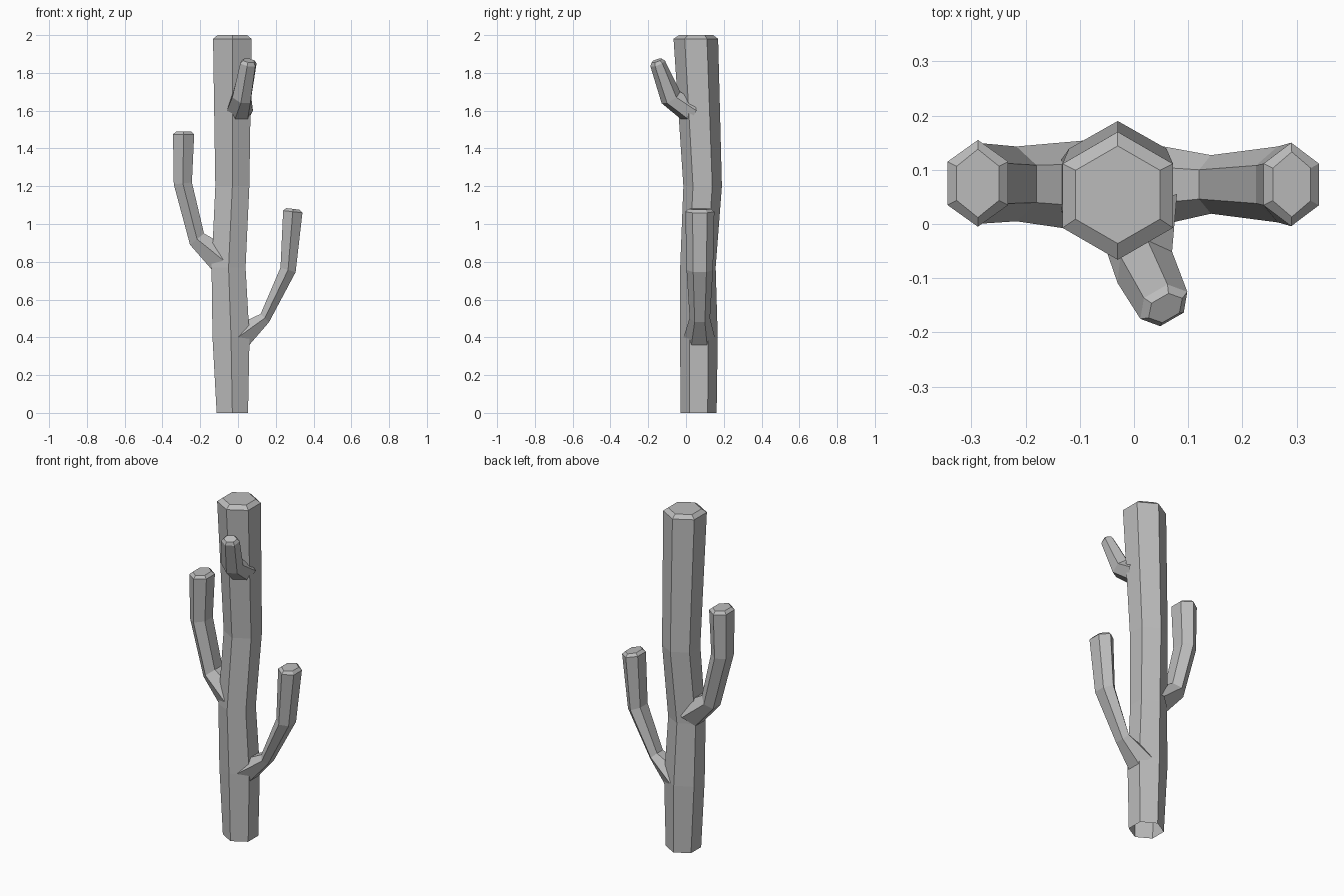
import bpy
import bmesh
from math import cos, sin, radians
from mathutils import Vector

cube = bpy.data.objects.get("Cube")
if cube:
    bpy.data.objects.remove(cube)

# One plain grey for the whole plant
grey = bpy.data.materials.new("plain_grey")
grey.use_nodes = True
colour = (0.5, 0.5, 0.5, 1)
grey.diffuse_color = colour
grey.node_tree.nodes["Principled BSDF"].inputs["Base Color"].default_value = colour


def hex_stem(name, rings, side):
    """Skin six-sided rings; each is (centre, vector to flat side, half width to point)."""
    bm = bmesh.new()
    loops = []
    for centre, flat, width in rings:
        c, u, v = Vector(centre), Vector(flat), Vector(side) * width
        loops.append([bm.verts.new(c + u * cos(radians(a)) / cos(radians(30)) + v * sin(radians(a)))
                      for a in range(30, 390, 60)])
    for low, high in zip(loops, loops[1:]):
        for i in range(6):
            j = (i + 1) % 6
            bm.faces.new((low[i], low[j], high[j], high[i]))
    bm.faces.new(loops[-1])
    bmesh.ops.recalc_face_normals(bm, faces=bm.faces)
    mesh = bpy.data.meshes.new(name)
    bm.to_mesh(mesh)
    bm.free()
    mesh.materials.append(grey)
    obj = bpy.data.objects.new(name, mesh)
    bpy.context.collection.objects.link(obj)
    return obj


across = (0, 1, 0)

# Trunk, open underneath, with a chamfered top
hex_stem("trunk", [
    ((-.03, .067, 0), (.083, 0, 0), .095),
    ((-.037, .068, .4), (.098, 0, 0), .1),
    ((-.05, .063, .77), (.09, 0, 0), .094),
    ((-.03, .088, 1.2), (.09, 0, 0), .102),
    ((-.03, .052, 1.98), (.102, 0, 0), .118),
    ((-.03, .054, 2), (.078, 0, 0), .09),
], across)

# Higher arm on the right side
hex_stem("right_arm", [
    ((-.08, .07, .81), (.06, 0, .05), .085),
    ((-.217, .074, .92), (.037, 0, .03), .069),
    ((-.292, .075, 1.215), (.048, 0, .005), .075),
    ((-.288, .075, 1.475), (.056, 0, 0), .08),
    ((-.288, .075, 1.49), (.039, 0, 0), .063),
], across)

# Lower arm on the left side
hex_stem("left_arm", [
    ((0, .07, .4), (-.06, 0, .04), .083),
    ((.142, .073, .502), (-.022, 0, .022), .054),
    ((.265, .073, .757), (-.04, 0, .012), .07),
    ((.29, .073, 1.065), (-.051, 0, .006), .077),
    ((.291, .073, 1.08), (-.035, 0, .004), .06),
], across)

# Small branch growing from the front
hex_stem("front_branch", [
    ((.01, .015, 1.6), (-.005, .01, .055), .08),
    ((.02, -.08, 1.67), (-.02, .035, .03), .058),
    ((.055, -.15, 1.85), (-.015, .026, .015), .05),
    ((.058, -.155, 1.865), (-.01, .018, .01), .036),
], (.866, .5, 0))
